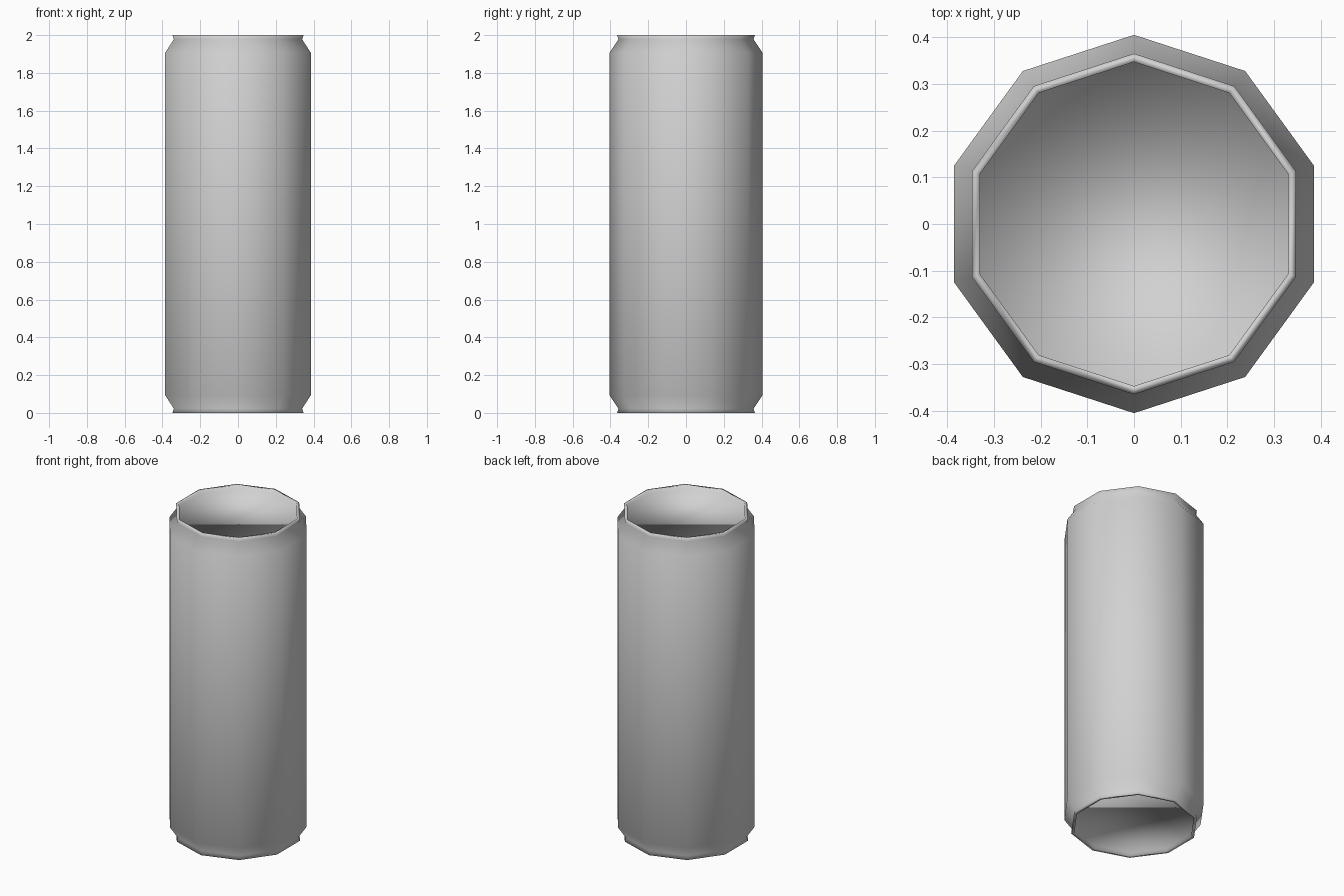
import bpy
import bmesh
from math import cos, sin, tau

cube = bpy.data.objects.get("Cube")
if cube:
    bpy.data.objects.remove(cube, do_unlink=True)

SIDES = 10

# One material for the whole can
grey = bpy.data.materials.new("light_grey")
grey.use_nodes = True
colour = (0.64, 0.64, 0.64, 1)
grey.diffuse_color = colour
grey.node_tree.nodes["Principled BSDF"].inputs["Base Color"].default_value = colour

# Lower half profile (radius, height): recessed floor, rim, neck, shoulder
lower = [(0.347, 0.02), (0.347, 0.0), (0.365, 0.0), (0.357, 0.022), (0.405, 0.093)]
profile = lower + [(r, 2 - z) for r, z in reversed(lower)]

# Rings of the can, with one corner pointing to the back
bm = bmesh.new()
rings = []
for r, z in profile:
    rings.append([bm.verts.new((r * sin(tau * i / SIDES), r * cos(tau * i / SIDES), z))
                  for i in range(SIDES)])

# Walls between neighbouring rings
for low, high in zip(rings, rings[1:]):
    for i in range(SIDES):
        j = (i + 1) % SIDES
        bm.faces.new((low[i], low[j], high[j], high[i]))

# Recessed end caps
bm.faces.new(rings[0])
bm.faces.new(rings[-1])
bmesh.ops.recalc_face_normals(bm, faces=bm.faces)
for face in bm.faces:
    face.smooth = True

mesh = bpy.data.meshes.new("can_body")
bm.to_mesh(mesh)
bm.free()
mesh.materials.append(grey)
can = bpy.data.objects.new("can_body", mesh)
bpy.context.collection.objects.link(can)
